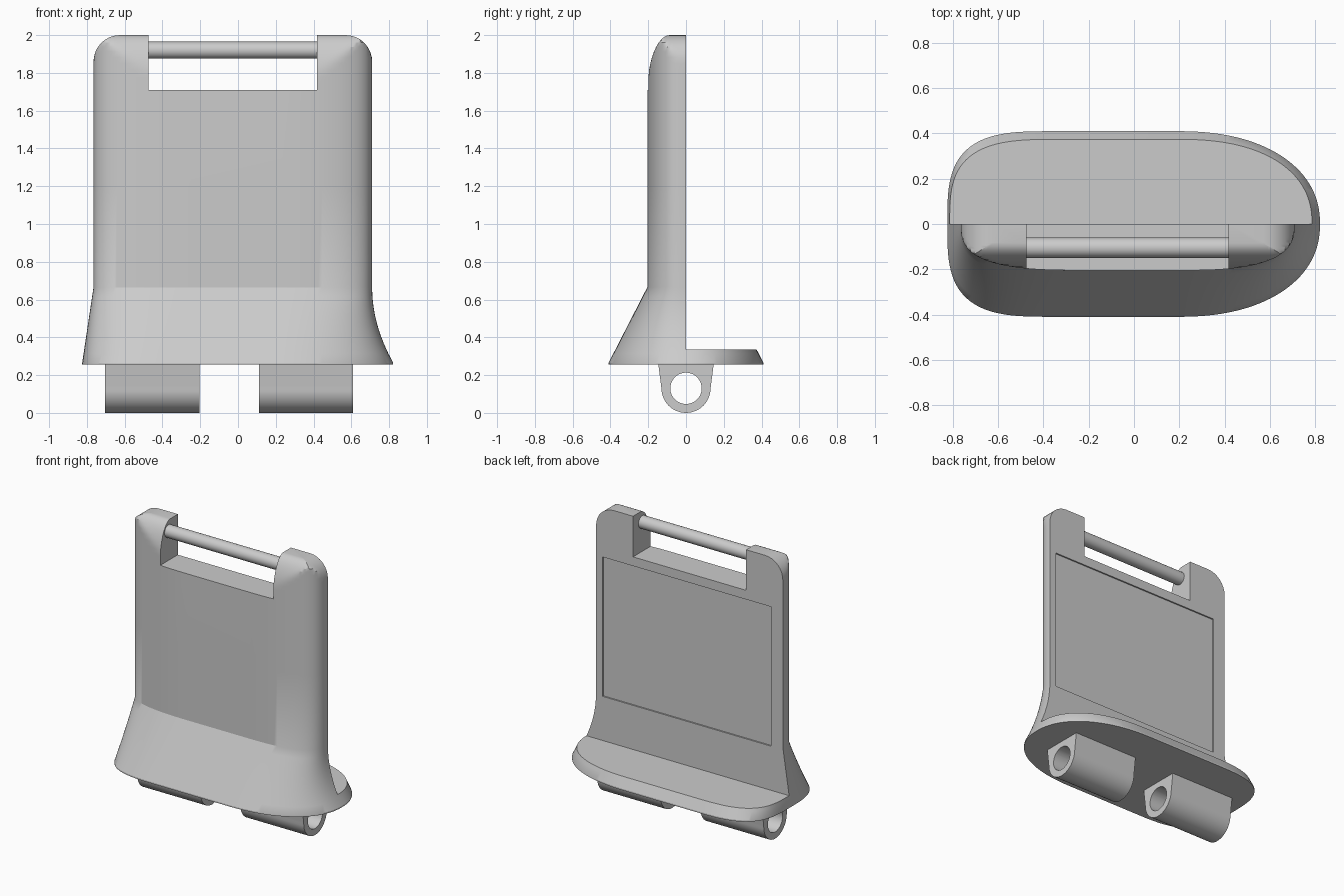
import bpy, bmesh, math

if "Cube" in bpy.data.objects:
    bpy.data.objects.remove(bpy.data.objects["Cube"])

grey = bpy.data.materials.new("plain grey")
grey.diffuse_color = (0.6, 0.6, 0.6, 1)
grey.use_nodes = True
grey.node_tree.nodes["Principled BSDF"].inputs["Base Color"].default_value = grey.diffuse_color


def make(name, bm):
    bmesh.ops.recalc_face_normals(bm, faces=bm.faces)
    me = bpy.data.meshes.new(name)
    bm.to_mesh(me)
    bm.free()
    me.materials.append(grey)
    ob = bpy.data.objects.new(name, me)
    bpy.context.collection.objects.link(ob)
    return ob


def smooth(ob, deg=30):
    bpy.ops.object.select_all(action='DESELECT')
    ob.select_set(True)
    bpy.context.view_layer.objects.active = ob
    bpy.ops.object.shade_smooth_by_angle(angle=math.radians(deg))


def lerp(a, b, t):
    return a + (b - a) * t


def cut(ob, x0, x1, y0, y1, z0, z1):
    # subtract a box and throw the cutter away
    bm = bmesh.new()
    bmesh.ops.create_cube(bm, size=1)
    for v in bm.verts:
        v.co = (lerp(x0, x1, v.co.x + .5), lerp(y0, y1, v.co.y + .5), lerp(z0, z1, v.co.z + .5))
    box = make("cutter", bm)
    box.hide_render = True
    mod = ob.modifiers.new("cut", 'BOOLEAN')
    mod.operation, mod.solver, mod.object = 'DIFFERENCE', 'EXACT', box
    bpy.context.view_layer.objects.active = ob
    bpy.ops.object.modifier_apply(modifier=mod.name)
    bpy.data.objects.remove(box)


def outline(z, n=128):
    # lopsided rounded outline: squarish left end, longer right end
    t = min(1, max(0, (0.665 - z) / 0.40))
    depth = lerp(0.205, 0.41, t)
    left, right = lerp(-0.765, -0.825, t), lerp(0.71, 0.822, t * t)
    mid_l, mid_r = lerp(-0.2, -0.35, t), 0.2
    nl, nr = lerp(3, 3.3, t), lerp(2.8, 2.2, t)
    # rounded top edges limit the outline
    u = min(1, max(0, (z - 1.86) / 0.14))
    w = min(1, max(0, (z - 1.70) / 0.30))
    inset = 0.14 * (1 - math.sqrt(1 - u * u))
    ymax = depth - 0.12 * (1 - math.sqrt(1 - w * w))
    pts = []
    for i in range(n):
        a = 2 * math.pi * (i + .5) / n
        c, s = math.cos(a), math.sin(a)
        m, e, k = (mid_r, right, nr) if c > 0 else (mid_l, left, nl)
        x = m + (e - m) * abs(c) ** (2 / k)
        y = math.copysign(depth * abs(s) ** (2 / k), s)
        pts.append((min(max(x, left + inset), right - inset), min(max(y, -ymax), ymax), z))
    return pts


# body: loft, then remove the back half above the foot, the handle notch and the panel recess
levels = [0.255, 0.265] + [0.265 + 0.05 * i for i in range(1, 9)] + [1.2, 1.70]
levels += [1.70 + 0.30 * math.sin(math.pi / 2 * i / 12) for i in range(1, 13)]
bm = bmesh.new()
rings = [[bm.verts.new(p) for p in outline(z)] for z in levels]
for a, b in zip(rings, rings[1:]):
    for i in range(len(a)):
        j = (i + 1) % len(a)
        bm.faces.new((a[i], a[j], b[j], b[i]))
bm.faces.new(rings[0])
bm.faces.new(rings[-1])
body = make("body", bm)
cut(body, -1, 1, 0, 1, 0.335, 2.2)
cut(body, -0.475, 0.418, -1, 1, 1.71, 2.2)
cut(body, -0.67, 0.66, -0.01, 0.1, 0.65, 1.645)
smooth(body, 25)

# handle bar
bm = bmesh.new()
bmesh.ops.create_cone(bm, cap_ends=True, segments=32, radius1=0.045, radius2=0.045, depth=0.91)
for v in bm.verts:
    v.co = (v.co.z - 0.0285, v.co.x - 0.105, v.co.y + 1.92)
smooth(make("handle_bar", bm))


# hinge lugs: teardrop tubes under the foot
def lug(name, x0, x1):
    r, top, zc, hole = 0.13, 0.14, 0.13, 0.083
    corner = math.atan2(top, r + 0.13 * top)
    angles = sorted([2 * math.pi * i / 48 for i in range(48)] + [corner, math.pi - corner])
    bm = bmesh.new()
    rows = []
    for a in angles:
        c, s = math.cos(a), math.sin(a)
        d = r
        if s > 1e-6:
            side = abs(c) - 0.13 * s
            d = min(top / s, r / side if side > 0.01 else 9)
        rows.append([bm.verts.new((x, q * c, zc + q * s))
                     for x, q in ((x0, d), (x1, d), (x1, hole), (x0, hole))])
    for a, b in zip(rows, rows[1:] + rows[:1]):
        for k in range(4):
            m = (k + 1) % 4
            bm.faces.new((a[k], a[m], b[m], b[k]))
    smooth(make(name, bm))


lug("hinge_lug_left", -0.705, -0.205)
lug("hinge_lug_right", 0.11, 0.61)
